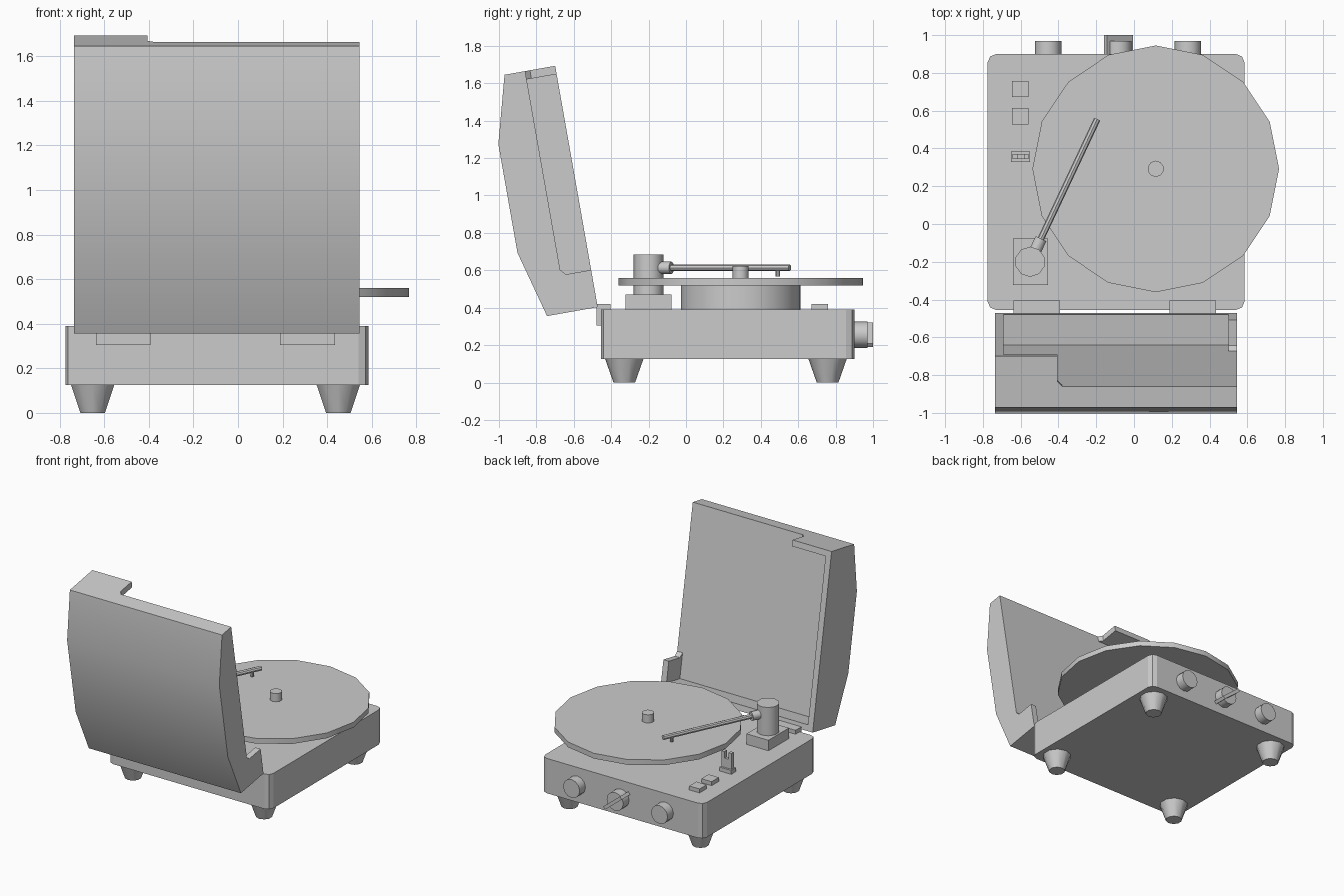
import bpy, bmesh, math
from mathutils import Matrix, Vector

cube = bpy.data.objects.get("Cube")
if cube:
    bpy.data.objects.remove(cube, do_unlink=True)

grey = bpy.data.materials.new("plain_grey")
grey.use_nodes = True
grey.diffuse_color = (0.6, 0.6, 0.6, 1)
grey.node_tree.nodes["Principled BSDF"].inputs["Base Color"].default_value = (0.6, 0.6, 0.6, 1)


def finish(name, bm, smooth=False):
    bmesh.ops.recalc_face_normals(bm, faces=bm.faces)
    mesh = bpy.data.meshes.new(name)
    bm.to_mesh(mesh)
    bm.free()
    mesh.materials.append(grey)
    obj = bpy.data.objects.new(name, mesh)
    bpy.context.collection.objects.link(obj)
    if smooth:
        shade(obj)
    return obj


def activate(obj):
    bpy.ops.object.select_all(action='DESELECT')
    obj.select_set(True)
    bpy.context.view_layer.objects.active = obj


def shade(obj, angle=40):
    activate(obj)
    bpy.ops.object.shade_smooth_by_angle(angle=math.radians(angle))


def box(name, xs, ys, zs):
    """Box from its extents along each axis."""
    bm = bmesh.new()
    bmesh.ops.create_cube(bm, size=1)
    for v in bm.verts:
        v.co = [(r[0] + r[1]) / 2 + c * (r[1] - r[0]) for r, c in zip((xs, ys, zs), v.co)]
    return finish(name, bm)


def rod(name, start, end, r1, r2=None, sides=10):
    """Cylinder or cone between two points."""
    a, b = Vector(start), Vector(end)
    bm = bmesh.new()
    spin = (b - a).to_track_quat('Z', 'Y').to_matrix().to_4x4()
    bmesh.ops.create_cone(bm, cap_ends=True, segments=sides, radius1=r1,
                          radius2=r1 if r2 is None else r2, depth=(b - a).length,
                          matrix=Matrix.Translation((a + b) / 2) @ spin)
    return finish(name, bm, True)


def prism(name, points, low, high, place):
    """Polygon swept from low to high; place maps (p, q, sweep) to space."""
    bm = bmesh.new()
    face = bm.faces.new([bm.verts.new(place(p, q, low)) for p, q in points])
    top = bmesh.ops.extrude_face_region(bm, geom=[face])["geom"]
    moved = [v for v in top if isinstance(v, bmesh.types.BMVert)]
    shift = place(0, 0, high) - place(0, 0, low)
    bmesh.ops.translate(bm, verts=moved, vec=shift)
    return finish(name, bm)


# Case with rounded upright corners
case = box("case", (-.775, .585), (-.455, .9), (.125, .39))
bm = bmesh.new()
bm.from_mesh(case.data)
upright = [e for e in bm.edges if abs(e.verts[0].co.z - e.verts[1].co.z) > .1]
bmesh.ops.bevel(bm, geom=upright, offset=.045, segments=2, profile=.5, affect='EDGES')
bm.to_mesh(case.data)
bm.free()

# Tapered feet
for x, side in ((-.652, "right"), (.45, "left")):
    for y, end in ((-.33, "front"), (.757, "back")):
        rod(f"{end}_{side}_foot", (x, y, 0), (x, y, .125), .058, .102)

# Open lid, in hinge coordinates: u up the lid, v outward, x across
TILT = math.radians(10)
HINGE = Vector((0, -.472, .403))
UP = Vector((0, -math.sin(TILT), math.cos(TILT)))
OUT = Vector((0, -math.cos(TILT), -math.sin(TILT)))
HEIGHT, PANEL, WALL = 1.31, .163, .045
LEFT, RIGHT = .545, -.735


def lid_side(u, v, x):
    return HINGE + UP * u + OUT * v + Vector((x, 0, 0))


def lid_end(x, v, u):
    return lid_side(u, v, x)


lid = prism("lid", [(0, 0), (HEIGHT, 0), (HEIGHT, .275), (.95, .372), (.36, .372), (0, .275)],
            RIGHT, LEFT, lid_side)
cutters = [
    # recess inside the walls
    prism("recess_cutter", [(WALL, -.1), (HEIGHT - WALL, -.1), (HEIGHT - WALL, PANEL), (WALL, PANEL)],
          RIGHT + WALL, LEFT - WALL, lid_side),
    # open side, leaving a short stub by the hinge
    prism("side_cutter", [(.202, -.1), (.202, .137), (.232, PANEL), (1.5, PANEL), (1.5, -.1)],
          LEFT - WALL - .001, LEFT + .1, lid_side),
    # open top, leaving a short return at one corner
    prism("top_cutter", [(-.405, -.1), (-.405, .137), (-.38, PANEL), (.7, PANEL), (.7, -.1)],
          HEIGHT - WALL - .001, HEIGHT + .1, lid_end),
]
for cutter in cutters:
    cutter.hide_render = True
    cut = lid.modifiers.new("cut", 'BOOLEAN')
    cut.operation, cut.solver, cut.object = 'DIFFERENCE', 'EXACT', cutter
    activate(lid)
    bpy.ops.object.modifier_apply(modifier=cut.name)
for cutter in cutters:
    bpy.data.objects.remove(cutter, do_unlink=True)
shade(lid, 30)

# Hinges
for x, side in ((-.515, "right"), (.312, "left")):
    box(f"{side}_hinge", (x - .123, x + .123), (-.478, -.405), (.305, .42))

# Turntable
CX, CY = .115, .292
rod("drum", (CX, CY, .39), (CX, CY, .525), .32, sides=32)
platter = rod("platter", (CX, CY, .52), (CX, CY, .56), .653, sides=16)
rod("spindle", (CX, CY, .56), (CX, CY, .622), .043)

# Tone arm
box("arm_block", (-.64, -.455), (-.323, -.077), (.39, .47))
pivot = Vector((-.55, -.2, .613))
tip = Vector((-.195, .555, .613))
along = (tip - pivot).normalized()
rod("arm_pivot", (-.55, -.2, .47), (-.55, -.2, .685), .08)
rod("arm_collar", pivot + along * .05, pivot + along * .135, .033)
rod("arm_tube", pivot + along * .1, tip, .0175, sides=8)
needle = tip - along * .07
rod("needle", needle, needle - Vector((0, 0, .045)), .012, sides=8)

# Arm rest with two prongs
box("rest_foot", (-.65, -.55), (.327, .385), (.39, .42))
box("rest_post", (-.642, -.558), (.343, .37), (.42, .49))
for x, side in ((-.642, "right"), (-.583, "left")):
    box(f"{side}_rest_prong", (x, x + .025), (.343, .37), (.49, .54))

# Push buttons
for y, end in ((.57, "front"), (.715, "back")):
    box(f"{end}_button", (-.645, -.558), (y - .043, y + .043), (.39, .42))

# Knobs, the middle one with a turned grip
for x, place in ((-.455, "right"), (-.082, "middle"), (.285, "left")):
    rod(f"{place}_knob", (x, .895, .255), (x, .97, .255), .07, sides=12)
grip = box("knob_grip", (-.09, .09), (-.05, .05), (-.0125, .0125))
grip.data.transform(Matrix.Translation((-.082, .95, .255)) @ Matrix.Rotation(math.radians(39), 4, 'Y'))
